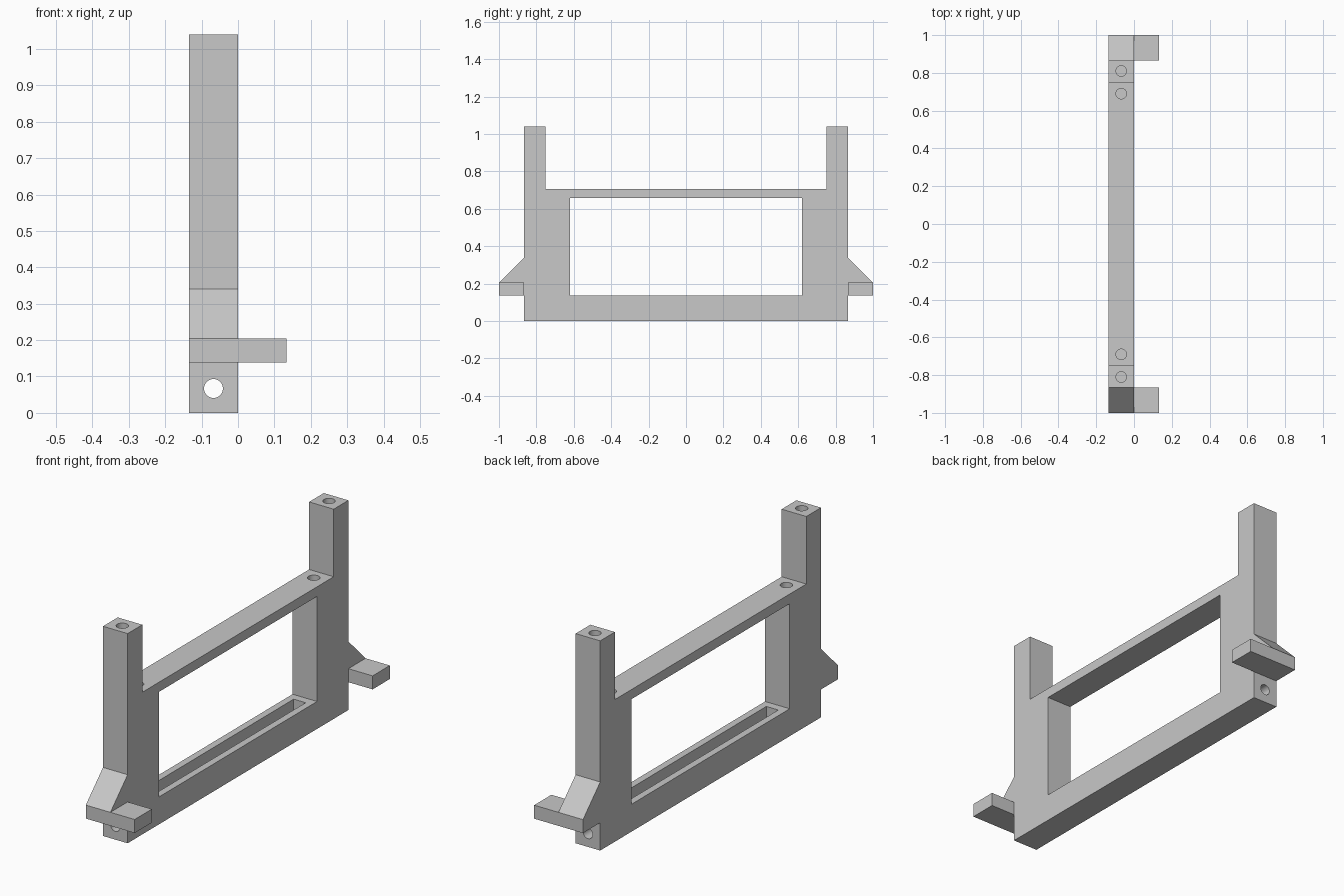
import bpy
import bmesh
from math import pi
from mathutils import Matrix, Vector

cube = bpy.data.objects.get("Cube")
if cube:
    bpy.data.objects.remove(cube, do_unlink=True)

grey = bpy.data.materials.new("plain grey")
grey.use_nodes = True
colour = (0.58, 0.58, 0.58, 1)
grey.diffuse_color = colour
grey.node_tree.nodes["Principled BSDF"].inputs["Base Color"].default_value = colour

BACK, TAB_EDGE = -0.135, 0.133      # extent in x
MID = BACK / 2
OUTER, INNER, OPENING = 0.865, 0.75, 0.62   # half widths in y
TOP, RAIL_TOP, RAIL_LOW, SILL = 1.04, 0.705, 0.657, 0.136


def add_object(name, bm):
    bmesh.ops.recalc_face_normals(bm, faces=bm.faces)
    mesh = bpy.data.meshes.new(name)
    bm.to_mesh(mesh)
    bm.free()
    mesh.materials.append(grey)
    obj = bpy.data.objects.new(name, mesh)
    bpy.context.collection.objects.link(obj)
    return obj


def prism(name, outline, x0, x1):
    """Extrude a (y, z) outline from x0 to x1."""
    bm = bmesh.new()
    face = bm.faces.new([bm.verts.new((x0, y, z)) for y, z in outline])
    new = bmesh.ops.extrude_face_region(bm, geom=[face])["geom"]
    verts = [v for v in new if isinstance(v, bmesh.types.BMVert)]
    bmesh.ops.translate(bm, verts=verts, vec=(x1 - x0, 0, 0))
    return add_object(name, bm)


def box(name, x0, x1, y0, y1, z0, z1):
    return prism(name, [(y0, z0), (y1, z0), (y1, z1), (y0, z1)], x0, x1)


def cylinder(name, radius, start, end):
    start, end = Vector(start), Vector(end)
    axis = end - start
    turn = axis.to_track_quat("Z", "Y").to_matrix().to_4x4()
    bm = bmesh.new()
    bmesh.ops.create_cone(bm, cap_ends=True, segments=32, radius1=radius,
                          radius2=radius, depth=axis.length,
                          matrix=Matrix.Translation((start + end) / 2) @ turn)
    return add_object(name, bm)


def cut(target, cutter):
    cutter.hide_render = True
    mod = target.modifiers.new("cut", "BOOLEAN")
    mod.operation = "DIFFERENCE"
    mod.solver = "EXACT"
    mod.object = cutter
    bpy.context.view_layer.objects.active = target
    bpy.ops.object.modifier_apply(modifier=mod.name)
    bpy.data.objects.remove(cutter, do_unlink=True)


# Frame: U-shaped outline with two uprights
half = [(OUTER, 0), (OUTER, TOP), (INNER, TOP), (INNER, RAIL_TOP)]
frame = prism("frame", half + [(-y, z) for y, z in reversed(half)], BACK, 0)

# Window opening and the slot in its sill
cut(frame, box("opening_cutter", BACK - 0.1, 0.1, -OPENING, OPENING, SILL, RAIL_LOW))
cut(frame, box("slot_cutter", MID - 0.033, MID + 0.033, -0.58, 0.58, 0.035, SILL + 0.1))

# Screw holes in uprights, rail ends and the lower sides
for s in (-1, 1):
    for y, z in ((0.81, TOP), (0.69, RAIL_TOP)):
        cut(frame, cylinder("hole_cutter", 0.028, (MID, s * y, z - 0.13), (MID, s * y, z + 0.05)))
    cut(frame, cylinder("hole_cutter", 0.026, (MID, s * 0.56, 0.067), (MID, s * 0.95, 0.067)))
bpy.ops.object.select_all(action="DESELECT")
frame.select_set(True)
bpy.context.view_layer.objects.active = frame
bpy.ops.object.shade_smooth_by_angle(angle=pi / 6)

# Side tabs with sloping braces
for s, side in ((-1, "front"), (1, "back")):
    box(side + "_tab", BACK, TAB_EDGE, s * OUTER, s * 1.0, 0.138, 0.205)
    prism(side + "_brace", [(s * OUTER, 0.205), (s * 1.0, 0.205), (s * OUTER, 0.34)], BACK, 0)
